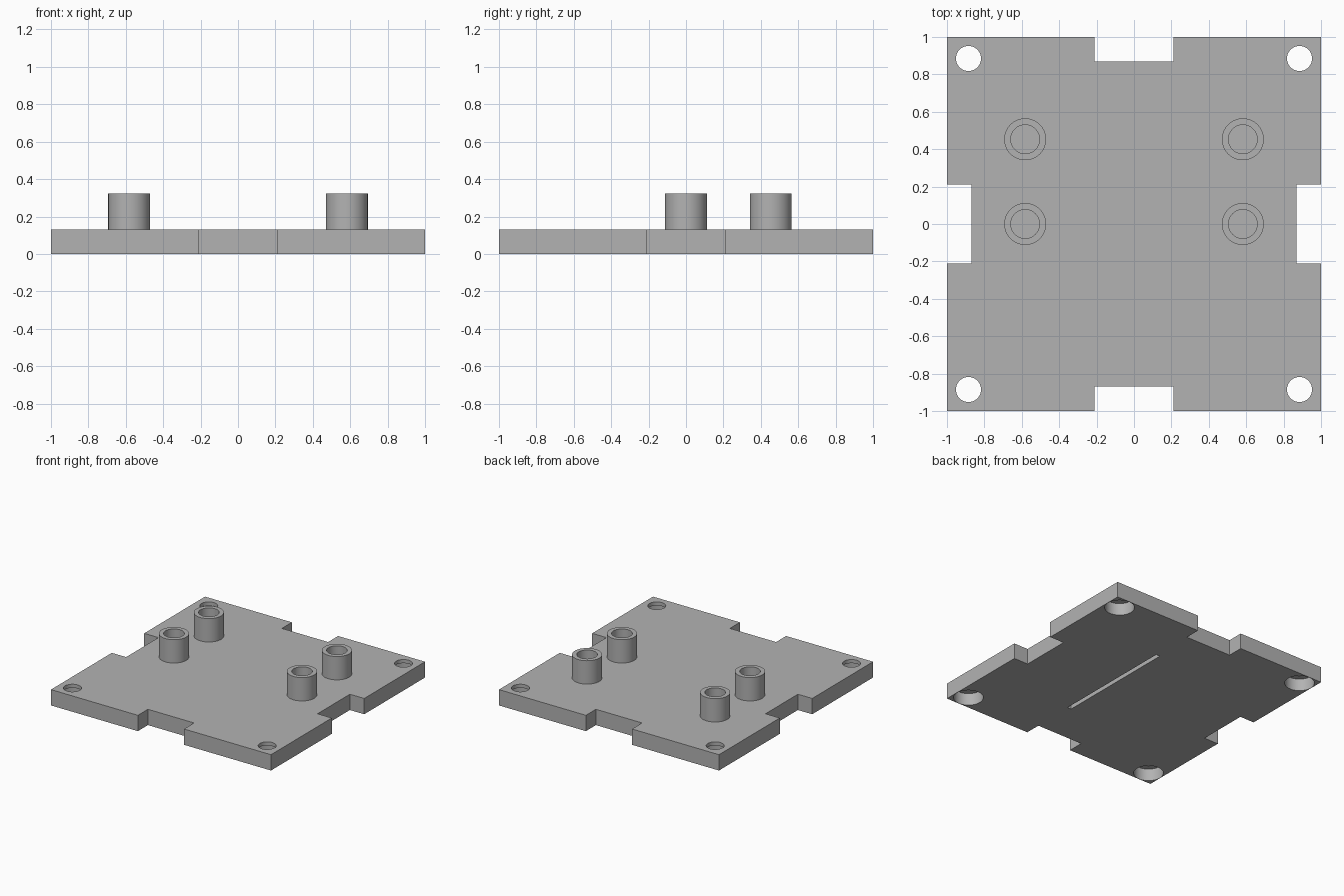
import bpy
import math

if "Cube" in bpy.data.objects:
    bpy.data.objects.remove(bpy.data.objects["Cube"], do_unlink=True)

GREY = (0.45, 0.45, 0.45, 1.0)
THICK = 0.13
mat = bpy.data.materials.new("grey plastic")
mat.use_nodes = True
mat.diffuse_color = GREY
mat.node_tree.nodes["Principled BSDF"].inputs["Base Color"].default_value = GREY


def box(name, center, size):
    bpy.ops.mesh.primitive_cube_add(size=1, location=center)
    ob = bpy.context.object
    ob.name = name
    ob.scale = size
    bpy.ops.object.transform_apply(location=False, rotation=False, scale=True)
    ob.data.materials.append(mat)
    return ob


def cylinder(name, x, y, radius, z0, z1):
    bpy.ops.mesh.primitive_cylinder_add(
        vertices=64, radius=radius, depth=z1 - z0, location=(x, y, (z0 + z1) / 2))
    ob = bpy.context.object
    ob.name = name
    ob.data.materials.append(mat)
    return ob


def cut(target, cutter):
    mod = target.modifiers.new("cut", "BOOLEAN")
    mod.operation = "DIFFERENCE"
    mod.solver = "EXACT"
    mod.object = cutter
    bpy.context.view_layer.objects.active = target
    bpy.ops.object.modifier_apply(modifier=mod.name)
    bpy.data.objects.remove(cutter, do_unlink=True)


def smooth(ob):
    bpy.ops.object.select_all(action="DESELECT")
    ob.select_set(True)
    bpy.context.view_layer.objects.active = ob
    bpy.ops.object.shade_smooth_by_angle(angle=math.radians(30))


# Base plate with a notch in the middle of each edge
plate = box("base_plate", (0, 0, THICK / 2), (2, 2, THICK))
for s in (-1, 1):
    cut(plate, box("notch_cutter", (s, 0, THICK / 2), (0.26, 0.42, 1)))
    cut(plate, box("notch_cutter", (0, s, THICK / 2), (0.42, 0.26, 1)))

# Corner screw holes, counterbored from below
for x in (-0.885, 0.885):
    for y in (-0.885, 0.885):
        cut(plate, cylinder("hole_cutter", x, y, 0.067, -0.1, 0.3))
        cut(plate, cylinder("counterbore_cutter", x, y, 0.112, -0.1, 0.1))

# Narrow groove in the underside
cut(plate, box("groove_cutter", (0.2, 0, 0), (0.035, 1.04, 0.08)))
smooth(plate)

# Hollow standoffs
for side, x in (("right", -0.582), ("left", 0.582)):
    for row, y in (("middle", 0), ("back", 0.453)):
        post = cylinder(f"{side}_{row}_standoff", x, y, 0.112, THICK, 0.322)
        cut(post, cylinder("bore_cutter", x, y, 0.077, THICK + 0.002, 0.5))
        smooth(post)
